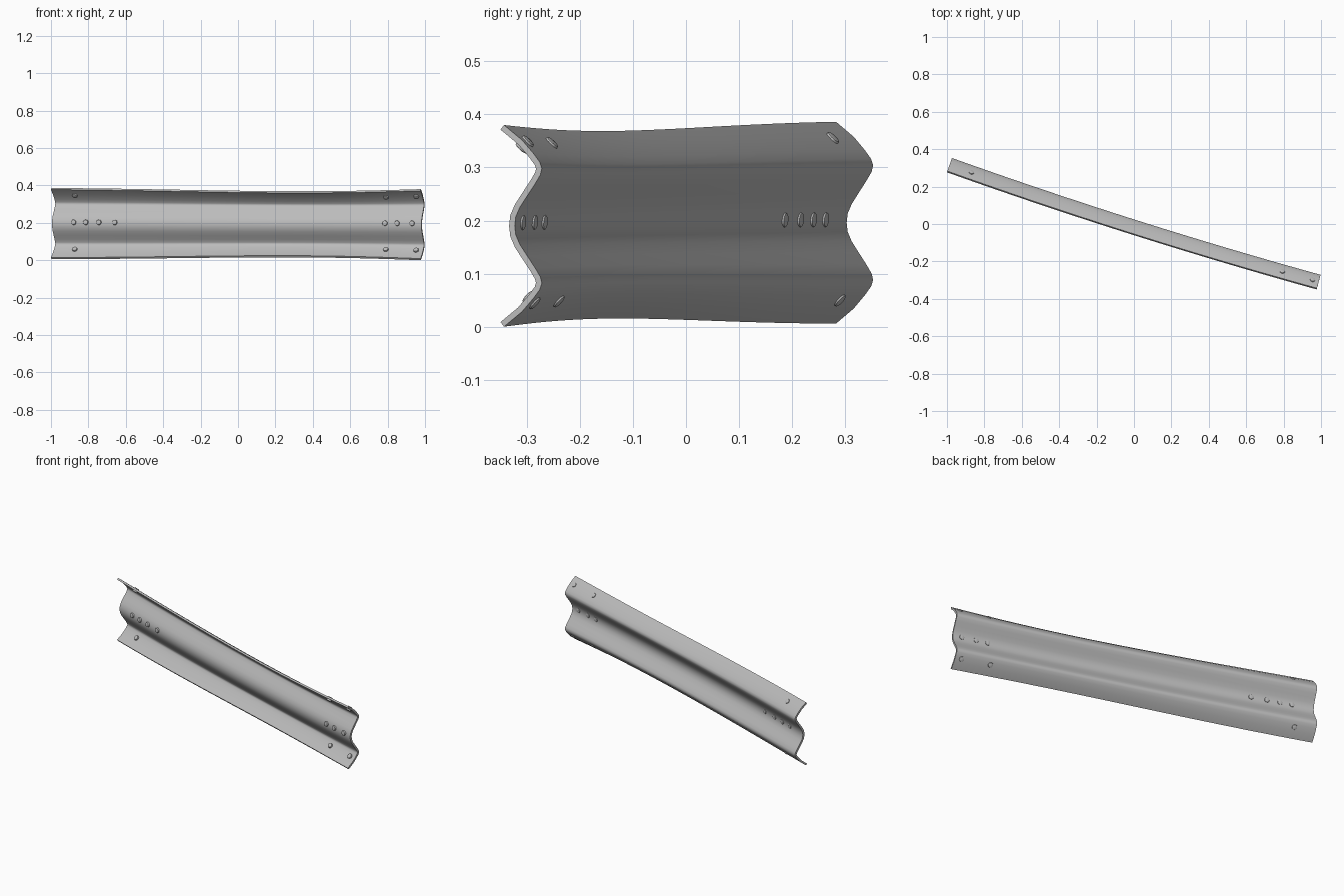
import bpy
import bmesh
from math import sin, pi, radians
from mathutils import Vector

cube = bpy.data.objects.get("Cube")
if cube:
    bpy.data.objects.remove(cube, do_unlink=True)

THICK = 0.011
STEPS = 28
LEFT_END = Vector((-0.998, 0.283, 0.196))
RIGHT_END = Vector((0.978, -0.343, 0.190))
SAG = 0.02

# Upper half of the double-wave section: (depth, height from the middle)
HALF = [(0.0, 0.19), (0.035, 0.162), (0.058, 0.136), (0.070, 0.12),
        (0.074, 0.108), (0.071, 0.096), (0.060, 0.078), (0.045, 0.056),
        (0.031, 0.035), (0.023, 0.017), (0.021, 0.0)]
PROFILE = HALF + [(d, -h) for d, h in reversed(HALF[:-1])]

steel = bpy.data.materials.new("galvanised grey")
steel.use_nodes = True
grey = (0.5, 0.5, 0.5, 1)
steel.diffuse_color = grey
steel.node_tree.nodes["Principled BSDF"].inputs["Base Color"].default_value = grey


def rail_point(t, d, h):
    """Point on the back surface: t runs along the rail, d is depth, h height."""
    chord = RIGHT_END - LEFT_END
    base = LEFT_END + chord * t
    base.y -= 4 * SAG * t * (1 - t)
    slope = chord.y - 4 * SAG * (1 - 2 * t)
    across = Vector((-slope, chord.x, 0)).normalized()
    pinch = 1 - 0.07 * sin(pi * t ** 1.6) * abs(h) / 0.19
    return base + across * d + Vector((0, 0, h * pinch))


def depth_at(h):
    """Section depth at a height, read between the profile points."""
    for (d0, h0), (d1, h1) in zip(PROFILE, PROFILE[1:]):
        if h0 >= h >= h1:
            return d0 + (d1 - d0) * (h0 - h) / (h0 - h1)
    return 0.0


def finish(obj, angle):
    """Apply modifiers, smooth the shading and set the colour."""
    bpy.ops.object.select_all(action='DESELECT')
    obj.select_set(True)
    bpy.context.view_layer.objects.active = obj
    for mod in list(obj.modifiers):
        bpy.ops.object.modifier_apply(modifier=mod.name)
    bpy.ops.object.shade_smooth_by_angle(angle=radians(angle))
    obj.data.materials.clear()
    obj.data.materials.append(steel)


# Corrugated rail sheet
bm = bmesh.new()
grid = [[bm.verts.new(rail_point(i / STEPS, d, h)) for d, h in PROFILE]
        for i in range(STEPS + 1)]
for a, b in zip(grid, grid[1:]):
    for j in range(len(PROFILE) - 1):
        bm.faces.new((a[j], b[j], b[j + 1], a[j + 1]))
mesh = bpy.data.meshes.new("rail_sheet")
bm.to_mesh(mesh)
bm.free()
rail = bpy.data.objects.new("rail_sheet", mesh)
bpy.context.collection.objects.link(rail)
solid = rail.modifiers.new("thickness", 'SOLIDIFY')
solid.thickness = THICK
solid.offset = -1
solid.use_even_offset = True
finish(rail, 40)


def add_bolt(name, x, h):
    """Bolt through the sheet, square to its surface, with a head on each side."""
    d = depth_at(h)
    t = (x - 0.32 * d - LEFT_END.x) / (RIGHT_END.x - LEFT_END.x)
    centre = rail_point(t, d, h)
    along = rail_point(t + 0.01, d, h) - centre
    e = 0.008
    up = rail_point(t, depth_at(h + e), h + e) - rail_point(t, depth_at(h - e), h - e)
    normal = up.cross(along).normalized()
    back, front = 0.004, THICK + 0.009
    bpy.ops.mesh.primitive_cylinder_add(
        vertices=16, radius=0.014, depth=back + front,
        location=centre + normal * (back - front) / 2,
        rotation=normal.to_track_quat('Z', 'Y').to_euler())
    bolt = bpy.context.object
    bolt.name = name
    bevel = bolt.modifiers.new("rounded_rim", 'BEVEL')
    bevel.width = 0.003
    bevel.segments = 2
    bevel.limit_method = 'ANGLE'
    finish(bolt, 35)


# Bolts: one row along the middle, and pairs near the upper and lower edges
for n, x in enumerate((-0.875, -0.81, -0.74, -0.655, 0.79, 0.855, 0.935)):
    add_bolt(f"middle_bolt_{n + 1}", x, 0.006)
for n, x in enumerate((-0.87, 0.795, 0.957)):
    add_bolt(f"upper_bolt_{n + 1}", x, 0.16)
    add_bolt(f"lower_bolt_{n + 1}", x, -0.146)
